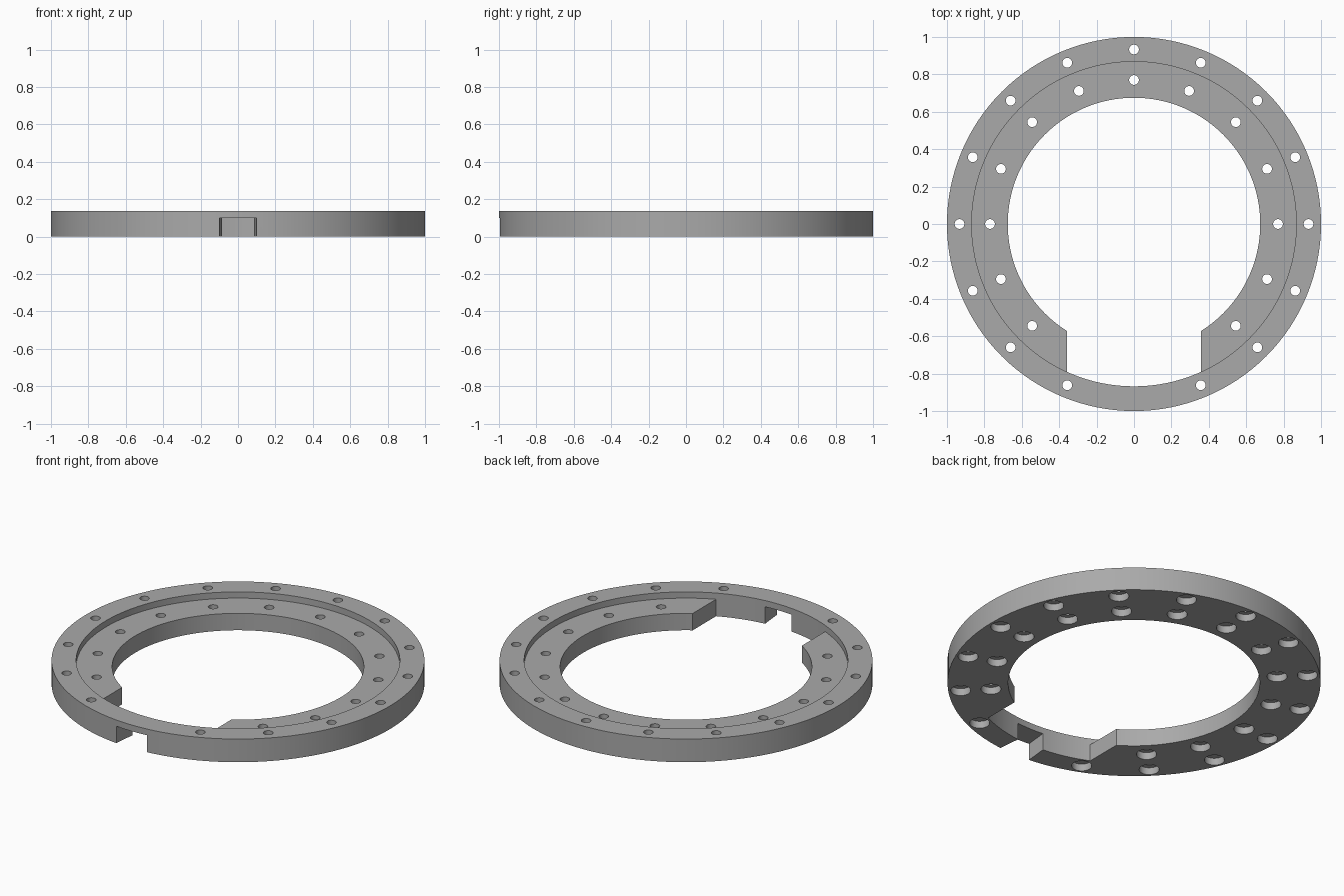
import bpy, bmesh
from math import radians, sin, cos, tau
from mathutils import Matrix

if "Cube" in bpy.data.objects:
    bpy.data.objects.remove(bpy.data.objects["Cube"], do_unlink=True)

SEGMENTS = 128
OUTER_R, STEP_R, INNER_R = 1.0, 0.868, 0.675
HEIGHT, LEDGE_Z = 0.137, 0.1

grey = bpy.data.materials.new("plain grey")
grey.use_nodes = True
colour = (0.4, 0.4, 0.4, 1)
grey.diffuse_color = colour
grey.node_tree.nodes["Principled BSDF"].inputs["Base Color"].default_value = colour


def finish(bm, name):
    bmesh.ops.recalc_face_normals(bm, faces=bm.faces)
    mesh = bpy.data.meshes.new(name)
    bm.to_mesh(mesh)
    bm.free()
    mesh.materials.append(grey)
    obj = bpy.data.objects.new(name, mesh)
    bpy.context.collection.objects.link(obj)
    return obj


def sweep(name, r0, r1, z0, z1, start=0.0, angle=tau, steps=SEGMENTS):
    """Rectangular section swept about z, as a full ring or a capped sector."""
    bm = bmesh.new()
    full = angle == tau
    rows = []
    for i in range(steps if full else steps + 1):
        a = start + angle * i / steps
        rows.append([bm.verts.new((r * cos(a), r * sin(a), z))
                     for r, z in ((r0, z0), (r1, z0), (r1, z1), (r0, z1))])
    for i in range(steps):
        a, b = rows[i], rows[(i + 1) % len(rows)]
        for k in range(4):
            m = (k + 1) % 4
            bm.faces.new((a[k], a[m], b[m], b[k]))
    if not full:
        bm.faces.new(rows[0])
        bm.faces.new(rows[-1])
    return finish(bm, name)


def bolt_cutter(name, radius, z0, z1):
    """Cylinders on both bolt circles, leaving the front opening free."""
    bm = bmesh.new()
    for circle_r, skipped in ((0.933, 0), (0.77, 1)):
        for i in range(skipped + 1, 16 - skipped):
            a = radians(-90 + 22.5 * i)
            place = Matrix.Translation((circle_r * cos(a), circle_r * sin(a), (z0 + z1) / 2))
            bmesh.ops.create_cone(bm, cap_ends=True, segments=32, radius1=radius,
                                  radius2=radius, depth=z1 - z0, matrix=place)
    return finish(bm, name)


def combine(target, tool, operation):
    mod = target.modifiers.new(operation.lower(), "BOOLEAN")
    mod.operation, mod.solver, mod.object = operation, "EXACT", tool
    bpy.context.view_layer.update()
    evaluated = target.evaluated_get(bpy.context.evaluated_depsgraph_get())
    mesh = bpy.data.meshes.new_from_object(evaluated)
    target.modifiers.clear()
    target.data = mesh
    bpy.data.objects.remove(tool, do_unlink=True)


# Lower inner ledge with its straight-sided front opening
ledge = sweep("inner_ledge", INNER_R, (STEP_R + OUTER_R) / 2, 0, LEDGE_Z)
bm = bmesh.new()
bmesh.ops.create_cube(bm, size=1, matrix=Matrix.Translation((0, -0.75, 0))
                      @ Matrix.Diagonal((0.714, 0.9, 1, 1)))
combine(ledge, finish(bm, "opening_cutter"), "DIFFERENCE")

# Raised outer rim joined to the ledge
ring = sweep("mounting_ring", STEP_R, OUTER_R, 0, HEIGHT)
combine(ring, ledge, "UNION")

# Radial notch under the front of the rim
half = radians(5.74)
notch = sweep("notch_cutter", 0.8, 1.1, -0.1, LEDGE_Z, radians(-90) - half, 2 * half, 8)
combine(ring, notch, "DIFFERENCE")

# Through holes, counterbored from below
combine(ring, bolt_cutter("hole_cutter", 0.026, -0.1, 0.3), "DIFFERENCE")
combine(ring, bolt_cutter("counterbore_cutter", 0.054, -0.1, 0.042), "DIFFERENCE")

bpy.ops.object.select_all(action="DESELECT")
ring.select_set(True)
bpy.context.view_layer.objects.active = ring
bpy.ops.object.shade_smooth_by_angle(angle=radians(30))
